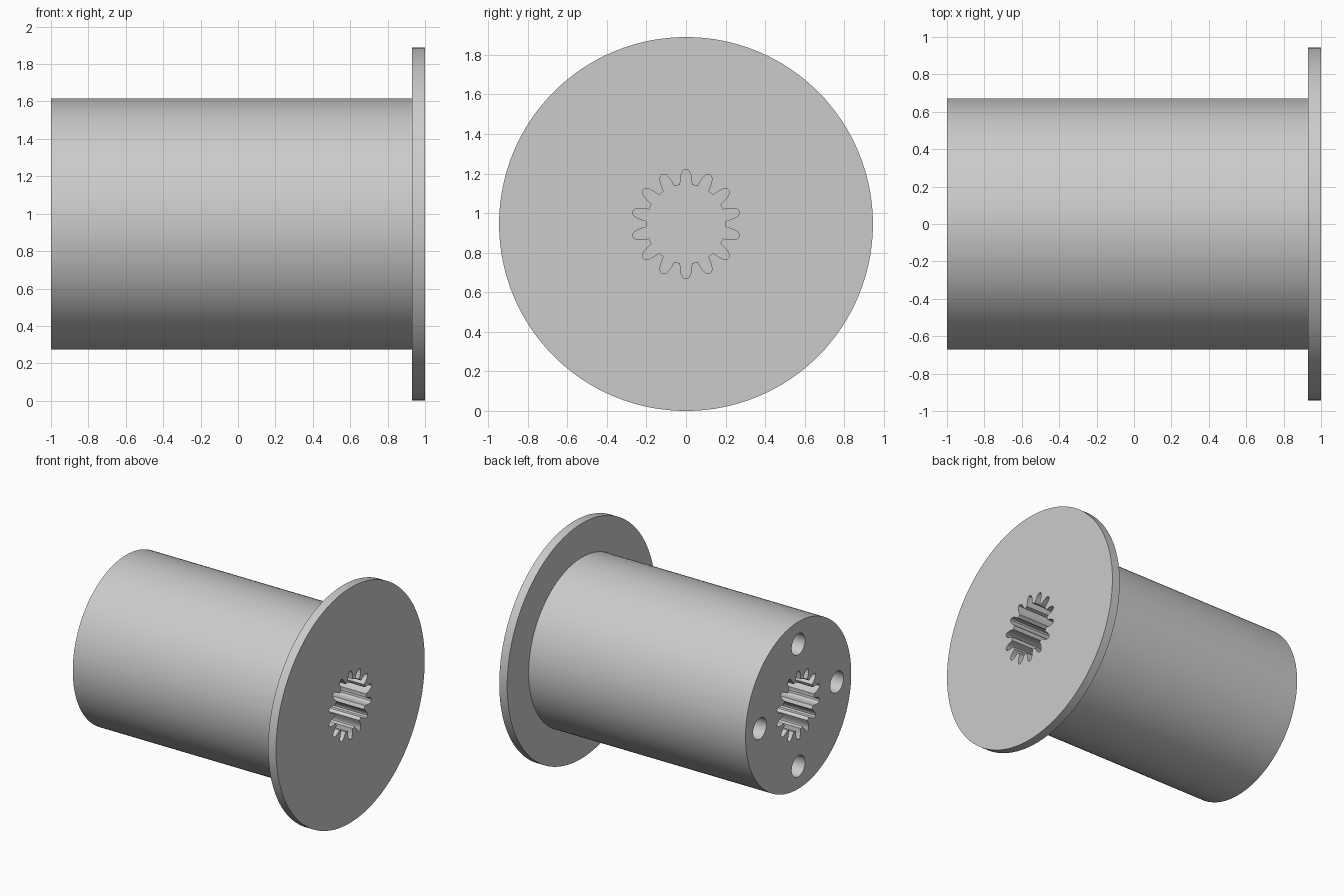
import bpy, bmesh
from math import pi, cos, sin, radians
from mathutils import Matrix, Vector

CENTRE_Z = 0.945
TEETH = 14

cube = bpy.data.objects.get("Cube")
if cube:
    bpy.data.objects.remove(cube, do_unlink=True)

grey = bpy.data.materials.new("plain grey")
grey.use_nodes = True
colour = (0.6, 0.6, 0.6, 1)
grey.diffuse_color = colour
grey.node_tree.nodes["Principled BSDF"].inputs["Base Color"].default_value = colour


def make_object(name, bm):
    bmesh.ops.recalc_face_normals(bm, faces=bm.faces)
    mesh = bpy.data.meshes.new(name)
    bm.to_mesh(mesh)
    bm.free()
    mesh.materials.append(grey)
    obj = bpy.data.objects.new(name, mesh)
    bpy.context.collection.objects.link(obj)
    return obj


def extrude_outline(bm, outline, x0, x1):
    """Solid prism along x from a (y, z) outline about the axis."""
    face = bm.faces.new([bm.verts.new((x0, y, z + CENTRE_Z)) for y, z in outline])
    ext = bmesh.ops.extrude_face_region(bm, geom=[face], use_keep_orig=True)
    moved = [v for v in ext["geom"] if isinstance(v, bmesh.types.BMVert)]
    bmesh.ops.translate(bm, vec=(x1 - x0, 0, 0), verts=moved)


def circle(radius, count, y=0, z=0):
    return [(y + radius * cos(2 * pi * i / count), z + radius * sin(2 * pi * i / count))
            for i in range(count)]


# Splined outline: one rounded slot repeated around the bore
half_slot = [(0.198, 0.030), (0.225, 0.028), (0.25, 0.024), (0.268, 0.016), (0.276, 0.007)]
slot = [(r, -w) for r, w in half_slot] + [(r, w) for r, w in reversed(half_slot)]
spline = []
for i in range(TEETH):
    a = pi / 2 + 2 * pi * i / TEETH
    spline += [(r * cos(a) - w * sin(a), r * sin(a) + w * cos(a)) for r, w in slot]

# Drum and flange turned as one stepped profile
bm = bmesh.new()
profile = [(-1, 0), (-1, 0.672), (0.93, 0.672), (0.93, 0.945), (1, 0.945), (1, 0)]
verts = [bm.verts.new((x, 0, r)) for x, r in profile]
edges = [bm.edges.new(pair) for pair in zip(verts, verts[1:])]
bmesh.ops.spin(bm, geom=verts + edges, cent=(0, 0, 0), axis=(1, 0, 0),
               angle=2 * pi, steps=128)
bmesh.ops.remove_doubles(bm, verts=bm.verts, dist=0.0001)
bmesh.ops.dissolve_limit(bm, angle_limit=radians(0.5), verts=bm.verts, edges=bm.edges)
bmesh.ops.translate(bm, vec=(0, 0, CENTRE_Z), verts=bm.verts)
spool = make_object("flanged_spool", bm)

# Splined sockets at both ends and four round holes in the drum end
bm = bmesh.new()
extrude_outline(bm, spline, 0.5, 1.1)
extrude_outline(bm, spline, -1.1, -0.5)
for i in range(4):
    a = i * pi / 2
    extrude_outline(bm, circle(0.085, 32, 0.49 * cos(a), 0.49 * sin(a)), -1.1, -0.6)
cutter = make_object("socket_cutter", bm)
cutter.hide_render = True

cut = spool.modifiers.new("sockets", "BOOLEAN")
cut.operation = "DIFFERENCE"
cut.solver = "EXACT"
cut.object = cutter

bpy.ops.object.select_all(action="DESELECT")
spool.select_set(True)
bpy.context.view_layer.objects.active = spool
bpy.ops.object.modifier_apply(modifier=cut.name)
bpy.data.objects.remove(cutter, do_unlink=True)
bpy.ops.object.shade_smooth_by_angle(angle=radians(30))
